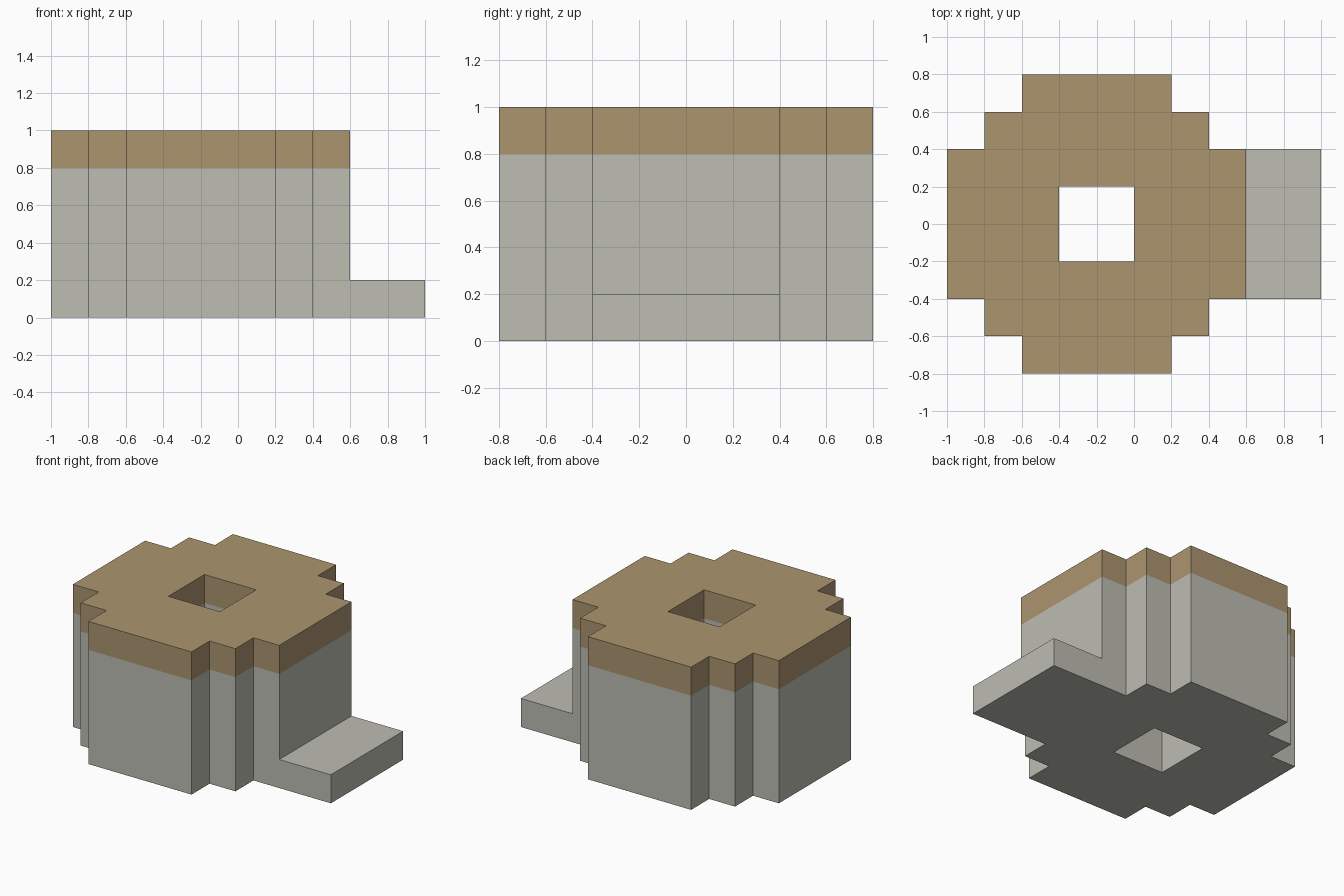
import bpy
import bmesh

if "Cube" in bpy.data.objects:
    bpy.data.objects.remove(bpy.data.objects["Cube"])


def material(name, color):
    mat = bpy.data.materials.new(name)
    mat.diffuse_color = (*color, 1)
    mat.use_nodes = True
    mat.node_tree.nodes["Principled BSDF"].inputs["Base Color"].default_value = mat.diffuse_color
    return mat


def outline(right):
    """Stepped plan, counter-clockwise, mirrored across y = 0."""
    half = [(right, .4), (.4, .4), (.4, .6), (.2, .6), (.2, .8),
            (-.6, .8), (-.6, .6), (-.8, .6), (-.8, .4), (-1, .4)]
    return half + [(x, -y) for x, y in reversed(half)]


def walls(bm, loop, z0, z1):
    for a, b in zip(loop, loop[1:] + loop[:1]):
        corners = ((*a, z0), (*b, z0), (*b, z1), (*a, z1))
        bm.faces.new([bm.verts.new(c) for c in corners])


def cap(bm, loops, z, up):
    edges = []
    for loop in loops:
        vs = [bm.verts.new((x, y, z)) for x, y in loop]
        edges += [bm.edges.new((a, b)) for a, b in zip(vs, vs[1:] + vs[:1])]
    filled = bmesh.ops.triangle_fill(bm, edges=edges, use_beauty=True)
    for f in filled["geom"]:
        if isinstance(f, bmesh.types.BMFace):
            f.normal_update()
            if (f.normal.z > 0) != up:
                f.normal_flip()


def finish(bm, name, mat):
    bmesh.ops.remove_doubles(bm, verts=bm.verts, dist=1e-4)
    mesh = bpy.data.meshes.new(name)
    bm.to_mesh(mesh)
    bm.free()
    mesh.materials.append(mat)
    bpy.context.collection.objects.link(bpy.data.objects.new(name, mesh))


stone = material("pale grey", (.51, .51, .45))
tan = material("tan brown", (.413, .30, .159))

drum = outline(.6)
footprint = outline(1)
hole = [(-.4, -.2), (-.4, .2), (0, .2), (0, -.2)]  # clockwise, faces inward
tread = [(.6, -.4), (1, -.4), (1, .4), (.6, .4)]

# Grey body with the low front step and the square shaft
bm = bmesh.new()
cap(bm, [footprint, hole], 0, False)
walls(bm, footprint, 0, .2)
cap(bm, [tread], .2, True)
walls(bm, drum, .2, .8)
walls(bm, hole, 0, .8)
finish(bm, "body_with_step", stone)

# Brown top band
bm = bmesh.new()
walls(bm, drum, .8, 1)
walls(bm, hole, .8, 1)
cap(bm, [drum, hole], 1, True)
finish(bm, "top_band", tan)
